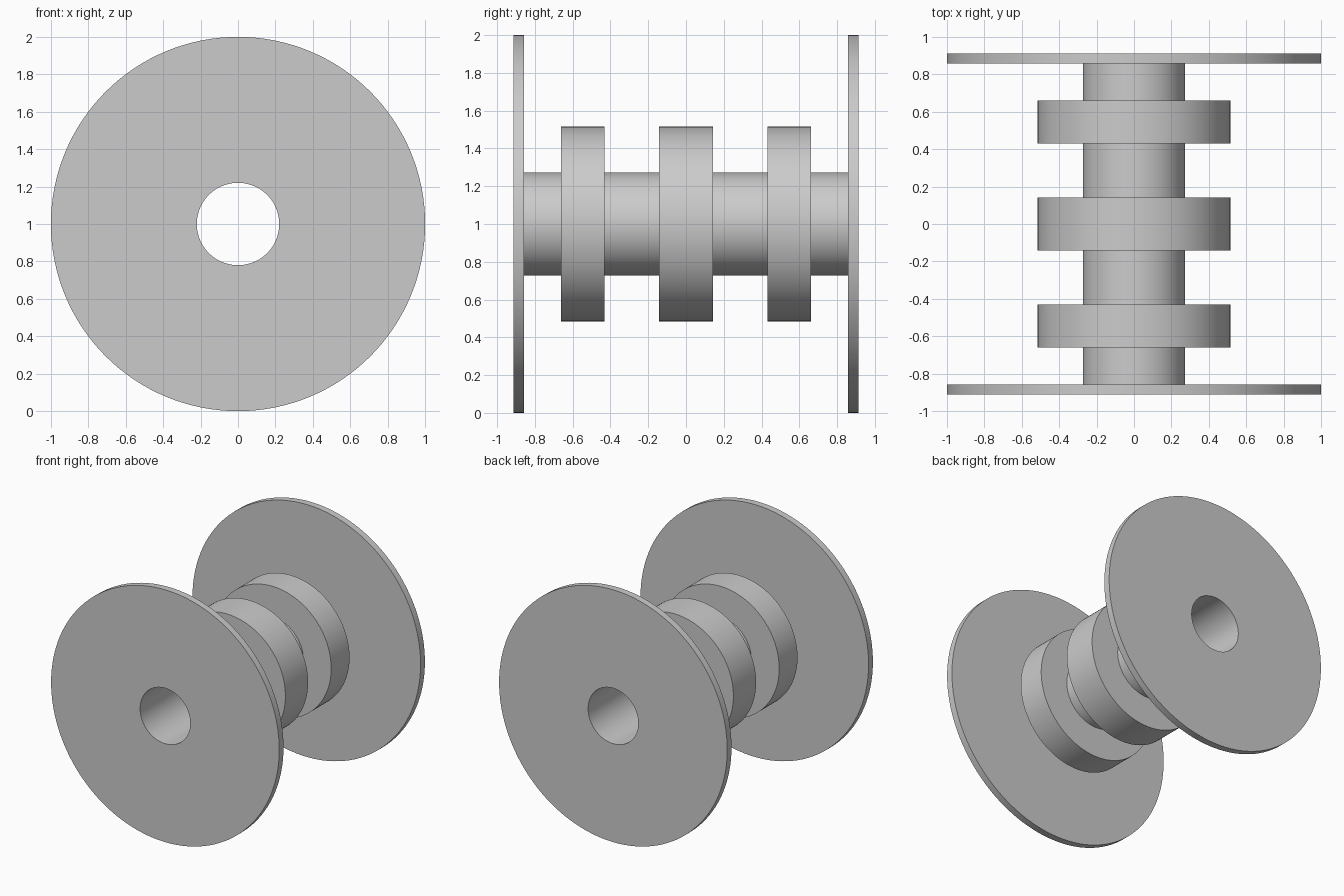
import bpy
import bmesh
import math
from mathutils import Matrix, Vector

cube = bpy.data.objects.get("Cube")
if cube:
    bpy.data.objects.remove(cube, do_unlink=True)

GREY = (0.6, 0.6, 0.6, 1.0)
SEGMENTS = 128
AXIS_Z = 1.0
BORE = 0.22
SLEEVE = 0.273

metal = bpy.data.materials.new("grey_metal")
metal.use_nodes = True
metal.diffuse_color = GREY
metal.node_tree.nodes["Principled BSDF"].inputs["Base Color"].default_value = GREY


def ring(name, inner, outer, y_mid, width):
    """Revolve a rectangular section around the spool axis."""
    bm = bmesh.new()
    h = width / 2
    section = [(inner, -h), (outer, -h), (outer, h), (inner, h)]
    verts = [bm.verts.new((r, y, 0)) for r, y in section]
    edges = [bm.edges.new((verts[i], verts[(i + 1) % 4])) for i in range(4)]
    bmesh.ops.spin(bm, geom=verts + edges, cent=(0, 0, 0), axis=(0, 1, 0),
                   angle=math.tau, steps=SEGMENTS, use_merge=True)
    bmesh.ops.remove_doubles(bm, verts=bm.verts, dist=0.0001)
    bmesh.ops.recalc_face_normals(bm, faces=bm.faces)
    mesh = bpy.data.meshes.new(name)
    bm.to_mesh(mesh)
    bm.free()
    mesh.materials.append(metal)
    obj = bpy.data.objects.new(name, mesh)
    obj.location = (0, y_mid, AXIS_Z)
    bpy.context.collection.objects.link(obj)
    bpy.ops.object.select_all(action="DESELECT")
    obj.select_set(True)
    bpy.context.view_layer.objects.active = obj
    bpy.ops.object.shade_smooth_by_angle(angle=math.radians(30))
    return obj


# Hollow sleeve between the end discs
ring("sleeve", BORE, SLEEVE, 0, 1.716)

# Wide middle collar
ring("middle_collar", SLEEVE, 0.515, 0, 0.284)

# Matching discs and narrow collars at both ends
for label, side in (("front", -1), ("back", 1)):
    ring(label + "_disc", BORE, 1.0, side * 0.885, 0.054)
    ring(label + "_collar", SLEEVE, 0.515, side * 0.546, 0.23)
